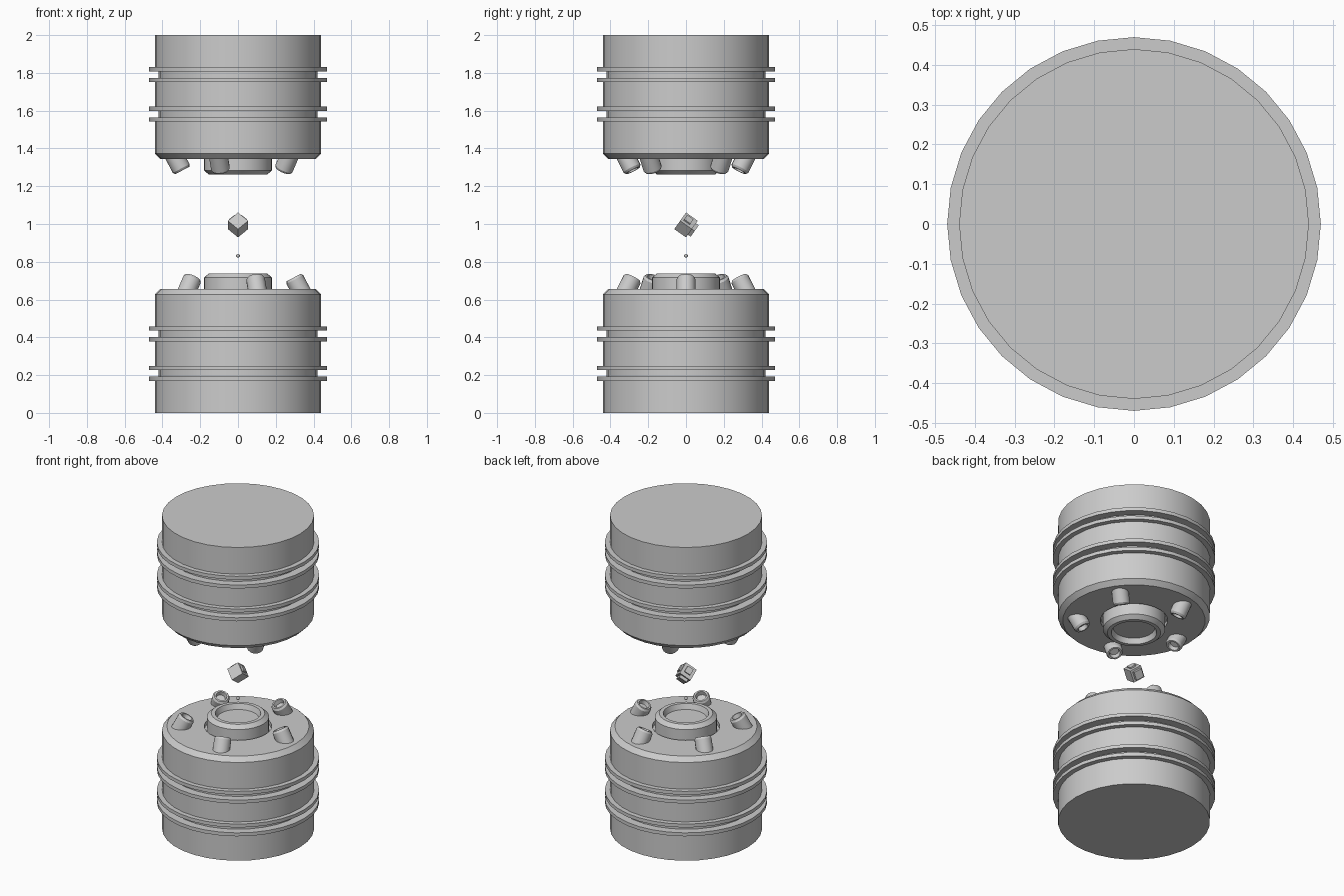
import bpy, bmesh, math
from mathutils import Matrix, Vector

if "Cube" in bpy.data.objects:
    bpy.data.objects.remove(bpy.data.objects["Cube"])


def finish(bm, name, smooth=True):
    bmesh.ops.remove_doubles(bm, verts=bm.verts, dist=1e-5)
    bmesh.ops.recalc_face_normals(bm, faces=bm.faces)
    me = bpy.data.meshes.new(name)
    bm.to_mesh(me)
    bm.free()
    ob = bpy.data.objects.new(name, me)
    bpy.context.collection.objects.link(ob)
    if smooth:
        bpy.ops.object.select_all(action='DESELECT')
        ob.select_set(True)
        bpy.context.view_layer.objects.active = ob
        bpy.ops.object.shade_smooth_by_angle(angle=math.radians(30))
    return ob


def lathe(name, profile, sides, matrix):
    """Revolve (radius, z) points around z, then place with matrix."""
    bm = bmesh.new()
    vs = [bm.verts.new((r, 0, z)) for r, z in profile]
    es = [bm.edges.new(p) for p in zip(vs, vs[1:])]
    bmesh.ops.spin(bm, geom=vs + es, cent=(0, 0, 0), axis=(0, 0, 1),
                   angle=2 * math.pi, steps=sides, use_merge=True)
    bmesh.ops.transform(bm, matrix=matrix, verts=bm.verts)
    return finish(bm, name)


# drum profile: two pairs of flanges with a groove between each pair
drum = [(0, 0), (0.44, 0)]
for z in (0.17, 0.379):
    drum += [(0.44, z), (0.47, z), (0.47, z + 0.022), (0.42, z + 0.022),
             (0.42, z + 0.056), (0.47, z + 0.056), (0.47, z + 0.078), (0.44, z + 0.078)]
drum += [(0.44, 0.627), (0.412, 0.655), (0.195, 0.655), (0.195, 0.63), (0, 0.63)]

# raised hub with a dished centre
hub = [(0.18, 0.625), (0.18, 0.716), (0.155, 0.738), (0.132, 0.738), (0.12, 0.705), (0, 0.705)]
# hollow nozzle
nozzle = [(0.05, -0.05), (0.05, 0.058), (0.042, 0.07), (0.032, 0.07), (0.027, 0.045), (0, 0.045)]

flip = Matrix.Translation((0, 0, 2)) @ Matrix.Rotation(math.pi, 4, 'Y')
for label, place in (("lower", Matrix.Identity(4)), ("upper", flip)):
    lathe(label + "_drum", drum, 32, place)
    lathe(label + "_hub", hub, 32, place)
    for i in range(5):
        m = (place @ Matrix.Rotation(math.radians(72 * i), 4, 'Z')
             @ Matrix.Translation((0.328, 0, 0.655)) @ Matrix.Rotation(math.radians(-28), 4, 'Y'))
        lathe(f"{label}_nozzle_{i + 1}", nozzle, 16, m)

# floating cube balanced on its corner, with stepped blocks on the rear faces
s2, s3, s6 = math.sqrt(0.5), math.sqrt(1 / 3), math.sqrt(1 / 6)
axes = Matrix(((0, -2 * s6, s3), (s2, s6, s3), (-s2, s6, s3))).transposed().to_4x4()
tilt = Matrix.Translation((0, 0, 0.995)) @ axes


def block(name, size, centre):
    bm = bmesh.new()
    bmesh.ops.create_cube(bm, size=1, matrix=tilt @ Matrix.Translation(centre)
                          @ Matrix.Diagonal((*size, 1)))
    finish(bm, name, False)


block("cube_core", (0.076, 0.076, 0.076), (0, 0, 0))
block("cube_rear_step", (0.02, 0.052, 0.052), (-0.046, 0, 0))
block("cube_left_step", (0.04, 0.012, 0.04), (0.005, 0.041, 0))
block("cube_right_step", (0.04, 0.04, 0.012), (0.005, 0, 0.041))

# tiny bead hovering under the cube
bm = bmesh.new()
bmesh.ops.create_uvsphere(bm, u_segments=12, v_segments=8, radius=0.01,
                          matrix=Matrix.Translation((0, 0, 0.832)))
finish(bm, "bead")
